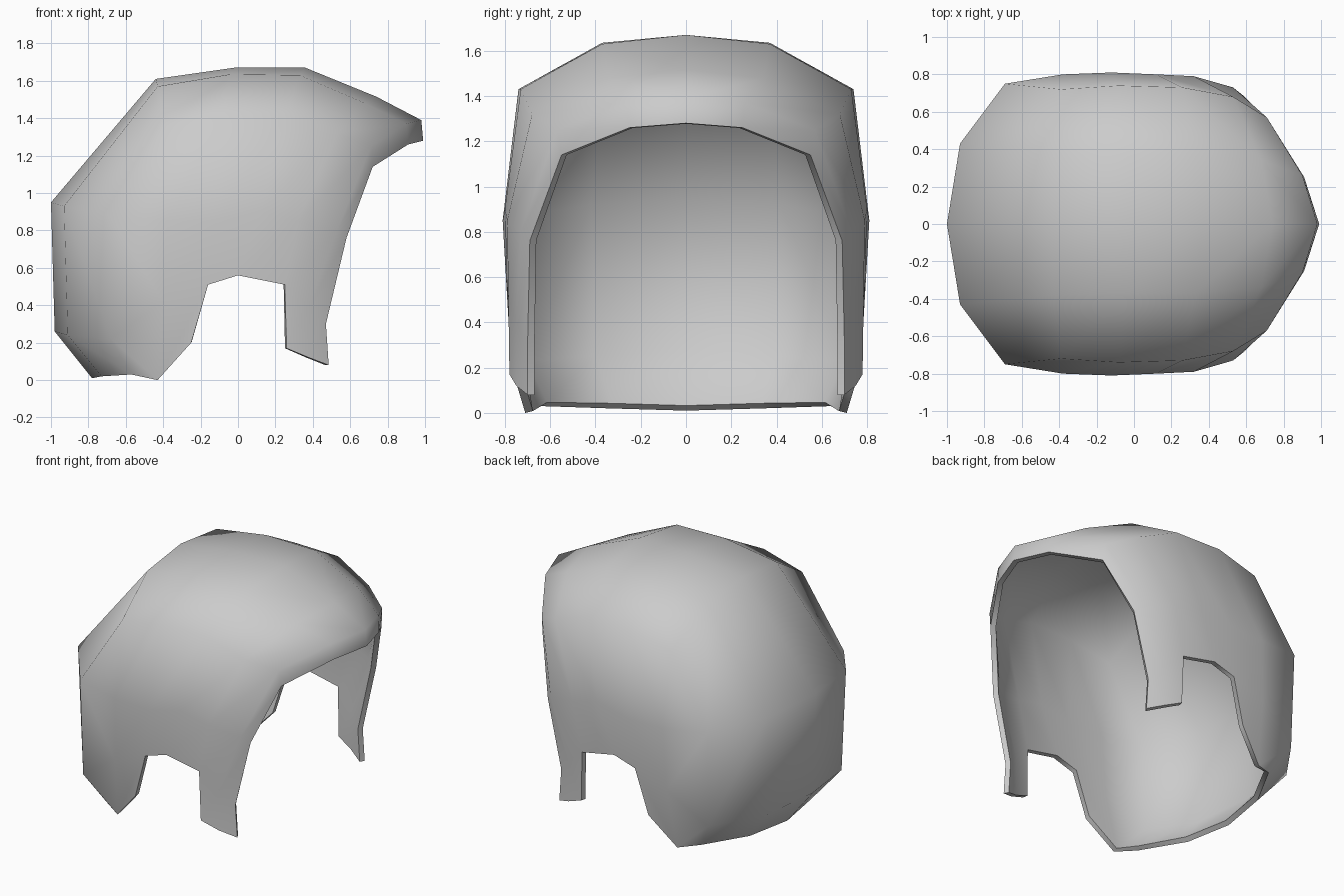
import bpy, bmesh, math
from mathutils import Vector

if "Cube" in bpy.data.objects:
    bpy.data.objects.remove(bpy.data.objects["Cube"])

# Half arches, from the centre line outward and down to the rim
lip = [(.99, 0, 1.28), (.91, .25, 1.26), (.72, .55, 1.14), (.58, .69, .76), (.47, .70, .30), (.485, .70, .08)]
brow = [(.98, 0, 1.39), (.90, .26, 1.37), (.71, .57, 1.25), (.53, .73, .80), (.38, .75, .40), (.38, .75, .12)]
visor = [(.74, 0, 1.515), (.68, .34, 1.48), (.53, .68, 1.32), (.32, .79, .85), (.25, .785, .51), (.26, .78, .17)]
front = [(.36, 0, 1.67), (.33, .37, 1.63), (.26, .73, 1.43), (.12, .80, .90), (0, .79, .56)]
crown = [(-.02, 0, 1.67), (-.04, .37, 1.635), (-.08, .74, 1.43), (-.12, .81, .85), (-.16, .79, .51), (-.25, .77, .20)]
rear = [(-.44, 0, 1.61), (-.43, .38, 1.57), (-.39, .72, 1.36), (-.38, .80, .85), (-.40, .785, .42), (-.43, .71, 0)]
# Back panel rows end on the side column of the rear arch
back = [(-1, 0, .95), (-.93, .43, .93), (-.69, .75, .88), rear[3]]
nape = [(-.98, 0, .26), (-.91, .41, .24), (-.68, .73, .22), rear[4]]
hem = [(-.78, 0, .01), (-.73, .34, .02), (-.57, .64, .03), rear[5]]
arches = [lip, brow, visor, front, crown, rear, back, nape, hem]

# Loft the arches into half a shell
bm = bmesh.new()
verts = {}


def vert(p):
    if p not in verts:
        verts[p] = bm.verts.new(p)
    return verts[p]


for a, b in zip(arches, arches[1:]):
    for k in range(min(len(a), len(b)) - 1):
        corners = list(dict.fromkeys([a[k], a[k + 1], b[k + 1], b[k]]))
        bm.faces.new([vert(p) for p in corners])
bmesh.ops.recalc_face_normals(bm, faces=bm.faces)
centre = Vector((0, 0, .7))
if sum(f.normal.dot(f.calc_center_median() - centre) for f in bm.faces) < 0:
    bmesh.ops.reverse_faces(bm, faces=bm.faces)

mesh = bpy.data.meshes.new("helmet_shell")
bm.to_mesh(mesh)
bm.free()
helmet = bpy.data.objects.new("helmet_shell", mesh)
bpy.context.collection.objects.link(helmet)
bpy.context.view_layer.objects.active = helmet
helmet.select_set(True)

# Mirror to the other side and give the shell its wall thickness
mirror = helmet.modifiers.new("mirror", 'MIRROR')
mirror.use_axis = (False, True, False)
wall = helmet.modifiers.new("wall", 'SOLIDIFY')
wall.thickness = .035
wall.offset = -1
for name in ("mirror", "wall"):
    bpy.ops.object.modifier_apply(modifier=name)
bpy.ops.object.shade_smooth_by_angle(angle=math.radians(60))
